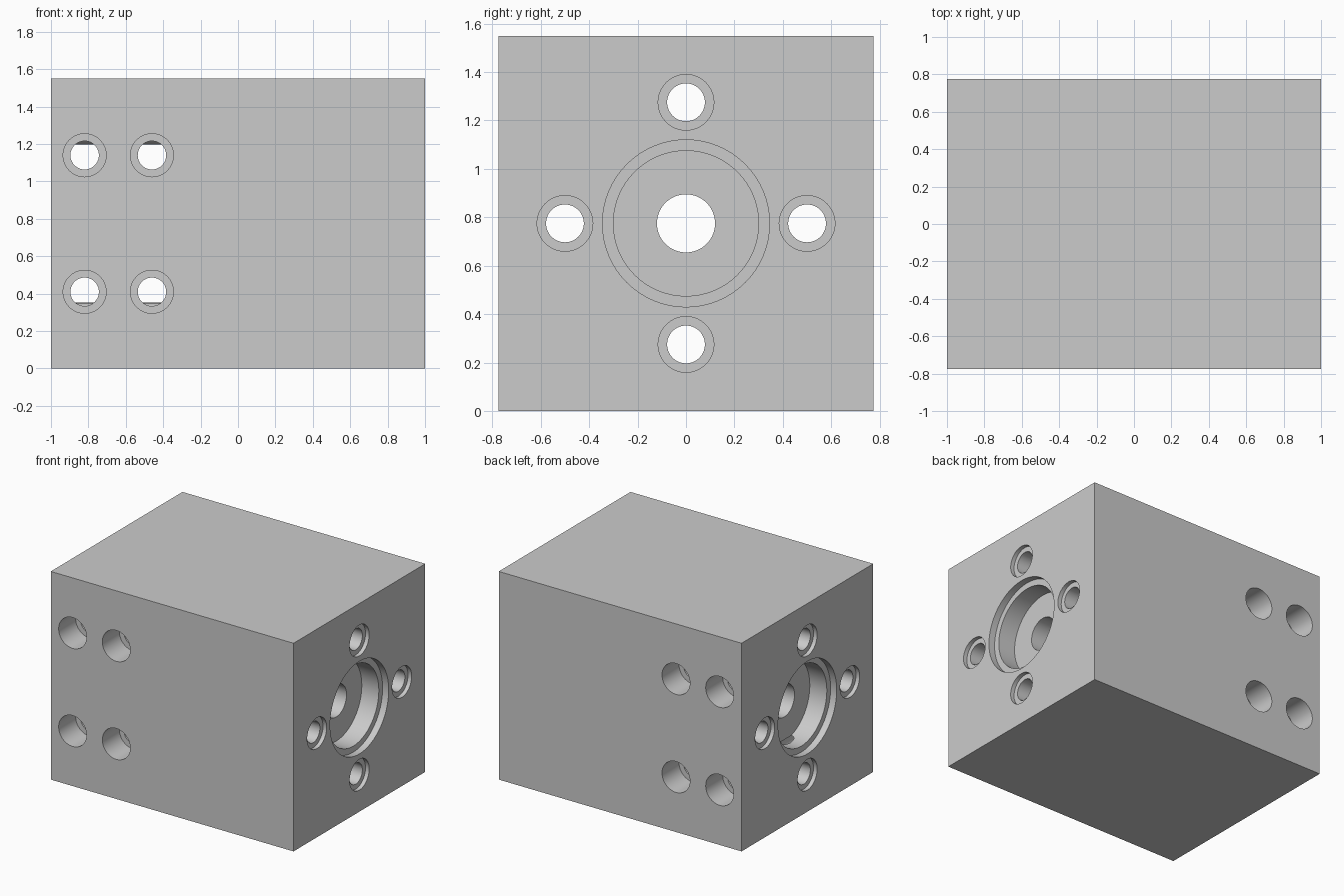
import bpy, bmesh, math
from mathutils import Matrix

old = bpy.data.objects.get("Cube")
if old:
    bpy.data.objects.remove(old, do_unlink=True)

LENGTH, WIDTH = 2.0, 1.55
MID = WIDTH / 2
SEG = 64

steel = bpy.data.materials.new("grey_steel")
steel.use_nodes = True
colour = (0.6, 0.6, 0.6, 1)
steel.diffuse_color = colour
steel.node_tree.nodes["Principled BSDF"].inputs["Base Color"].default_value = colour


def add_object(name, bm):
    mesh = bpy.data.meshes.new(name)
    bm.to_mesh(mesh)
    bm.free()
    mesh.materials.append(steel)
    ob = bpy.data.objects.new(name, mesh)
    bpy.context.collection.objects.link(ob)
    return ob


def turned(name, profile, axis, centre, capped=True):
    """Round shape from (distance, radius) steps along the x or y axis."""
    bm = bmesh.new()
    rings = []
    for dist, rad in profile:
        ring = []
        for i in range(SEG):
            a = 2 * math.pi * i / SEG
            ring.append(bm.verts.new((dist, rad * math.cos(a), rad * math.sin(a))))
        rings.append(ring)
    for r0, r1 in zip(rings, rings[1:]):
        for i in range(SEG):
            j = (i + 1) % SEG
            bm.faces.new((r0[i], r0[j], r1[j], r1[i]))
    if capped:
        bm.faces.new(rings[0])
        bm.faces.new(rings[-1])
    if axis == "y":
        bm.transform(Matrix.Rotation(math.pi / 2, 4, "Z"))
    bm.transform(Matrix.Translation(centre))
    bmesh.ops.recalc_face_normals(bm, faces=bm.faces)
    return add_object(name, bm)


def stepped(half, steps):
    """Mirror-symmetric through hole: (radius, depth) steps, last one is the core."""
    end, side = half + 0.1, []
    for rad, depth in steps:
        side.append((end, rad))
        end = half - depth
        side.append((end, rad))
    side.pop()
    return [(-d, r) for d, r in side] + [(d, r) for d, r in reversed(side)]


# Solid block
bm = bmesh.new()
bmesh.ops.create_cube(bm, size=1)
bm.transform(Matrix.Translation((0, 0, MID)) @ Matrix.Diagonal((LENGTH, WIDTH, WIDTH, 1)))
block = add_object("block", bm)

# Central bore with bearing seat and lip at both ends
cutters = [turned("bore_cutter", stepped(LENGTH / 2, [(0.345, 0.05), (0.3, 0.19), (0.12, 0)]),
                  "x", (0, 0, MID))]

# Four lengthwise bolt holes around the bore
bolt_spots = [(0.5, 0), (-0.5, 0), (0, 0.5), (0, -0.5)]
for y, z in bolt_spots:
    cutters.append(turned("bolt_cutter", stepped(LENGTH / 2, [(0.115, 0.03), (0.078, 0)]),
                          "x", (0, y, MID + z)))

# Four crosswise counterbored holes
for x in (-0.82, -0.46):
    for z in (-0.365, 0.365):
        cutters.append(turned("cross_cutter", stepped(MID, [(0.115, 0.2), (0.076, 0)]),
                              "y", (x, 0, MID + z)))

for cutter in cutters:
    cutter.hide_render = True
    mod = block.modifiers.new("cut", "BOOLEAN")
    mod.operation, mod.solver, mod.object = "DIFFERENCE", "EXACT", cutter
bpy.context.view_layer.update()
cut_mesh = bpy.data.meshes.new_from_object(
    block.evaluated_get(bpy.context.evaluated_depsgraph_get()))
block.modifiers.clear()
block.data = cut_mesh
for cutter in cutters:
    bpy.data.objects.remove(cutter, do_unlink=True)

# Thin linings of the bolt holes
parts = [block]
for y, z in bolt_spots:
    reach = LENGTH / 2 - 0.03
    parts.append(turned("bolt_lining", [(-reach, 0.0765), (reach, 0.0765)], "x",
                        (0, y, MID + z), capped=False))

# Smooth round walls, crisp rims
bpy.ops.object.select_all(action="DESELECT")
for ob in parts:
    ob.select_set(True)
bpy.context.view_layer.objects.active = block
bpy.ops.object.shade_smooth_by_angle(angle=math.radians(30))
